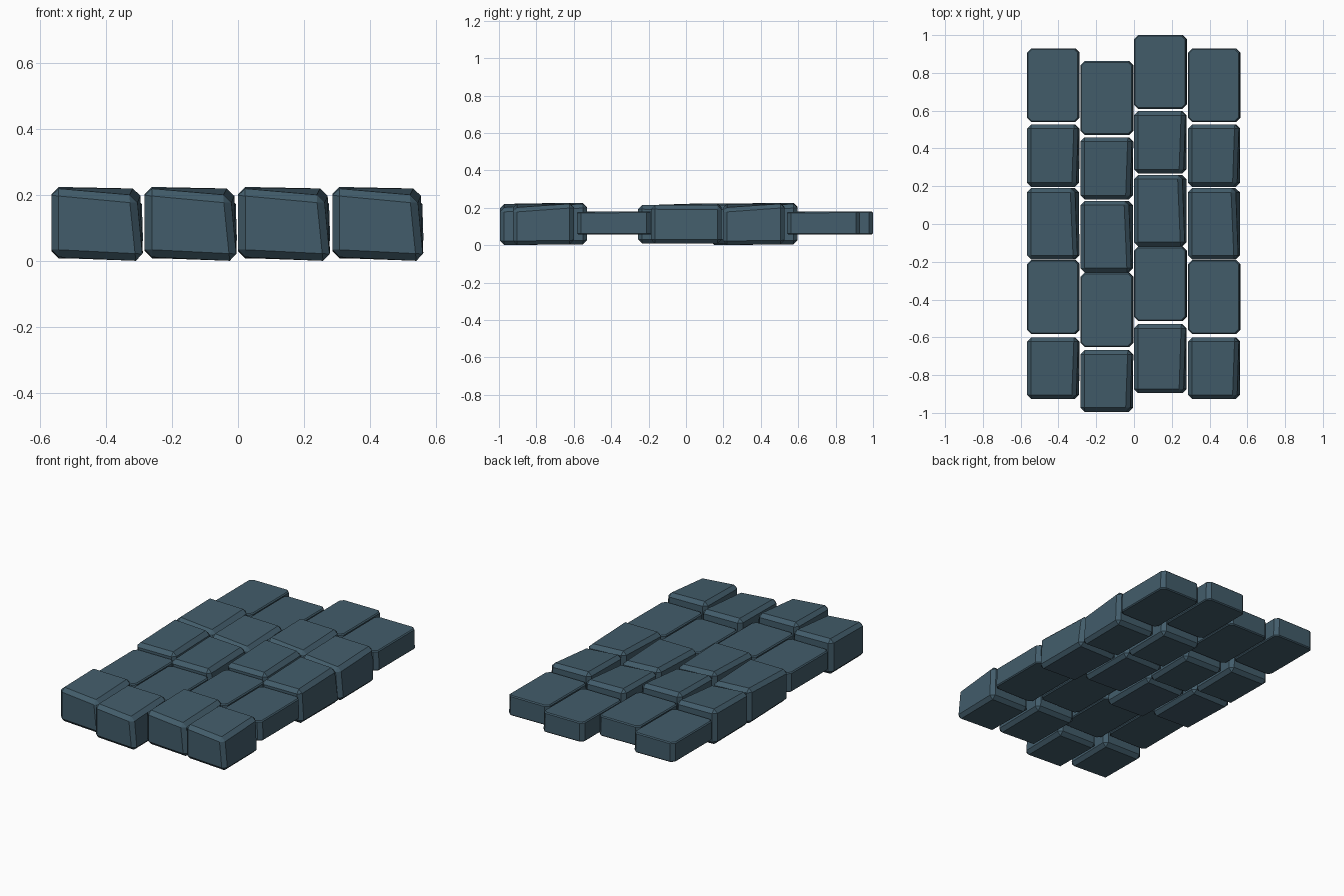
import bpy, bmesh

if "Cube" in bpy.data.objects:
    bpy.data.objects.remove(bpy.data.objects["Cube"])

slate = bpy.data.materials.new("slate blue stone")
slate.diffuse_color = (0.055, 0.108, 0.145, 1)
slate.use_nodes = True
slate.node_tree.nodes["Principled BSDF"].inputs["Base Color"].default_value = slate.diffuse_color

# Stone kinds: corner heights (front-left, front-right, back-right, back-left),
# top inset at the right side (front, back), chamfer width
KINDS = {
    "thin":  dict(bot=(.06, .057, .057, .06), top=(.178, .178, .18, .18), lean=(.004, .004), bev=.016),
    "wedge": dict(bot=(.014, .0, .004, .01), top=(.222, .198, .222, .226), lean=(.02, .008), bev=.022),
    "block": dict(bot=(.02, .008, .008, .008), top=(.212, .214, .212, .226), lean=(.012, .028), bev=.022),
}


def stone(name, kind, x0, x1, y0, y1):
    k = KINDS[kind]
    bm = bmesh.new()
    xy = [(x0, y0), (x1, y0), (x1, y1), (x0, y1)]
    shift = (0, k["lean"][0], k["lean"][1], 0)
    lo = [bm.verts.new((x, y, z)) for (x, y), z in zip(xy, k["bot"])]
    hi = [bm.verts.new((x - s, y, z)) for (x, y), z, s in zip(xy, k["top"], shift)]
    bm.faces.new(lo[::-1])
    bm.faces.new(hi)
    for i in range(4):
        j = (i + 1) % 4
        bm.faces.new((lo[i], lo[j], hi[j], hi[i]))
    # chamfered edges, broad on the corners and narrow round the thin slabs
    upright = [e for e in bm.edges if (e.verts[0] in lo) != (e.verts[1] in lo)]
    if kind == "thin":
        bmesh.ops.bevel(bm, geom=upright, offset=.022, segments=1, affect='EDGES')
        rims = [e for e in bm.edges if abs(e.verts[0].co.z - e.verts[1].co.z) < .03]
        bmesh.ops.bevel(bm, geom=rims, offset=.006, segments=1, affect='EDGES')
    else:
        bmesh.ops.bevel(bm, geom=bm.edges[:], offset=k["bev"], segments=1, affect='EDGES')
    bmesh.ops.recalc_face_normals(bm, faces=bm.faces[:])
    me = bpy.data.meshes.new(name)
    bm.to_mesh(me)
    bm.free()
    me.materials.append(slate)
    bpy.context.collection.objects.link(bpy.data.objects.new(name, me))


# Four staggered columns: left edge, right edge, y shift
COLUMNS = [(-.566, -.288, 0), (-.283, -.003, -.068), (.0, .280, .07), (.286, .563, 0)]
# Rows from back to front: kind, front y, back y
ROWS = [("thin", .54, .93), ("wedge", .197, .527), ("block", -.188, .19),
        ("thin", -.583, -.19), ("wedge", -.926, -.6)]

for c, (x0, x1, dy) in enumerate(COLUMNS):
    for r, (kind, y0, y1) in enumerate(ROWS):
        front = y0 + dy
        if c == 2 and r == 4:      # the one longer stone at the front
            front -= .04
        stone(f"paving_stone_{c + 1}_{r + 1}", kind, x0, x1, front, y1 + dy)
